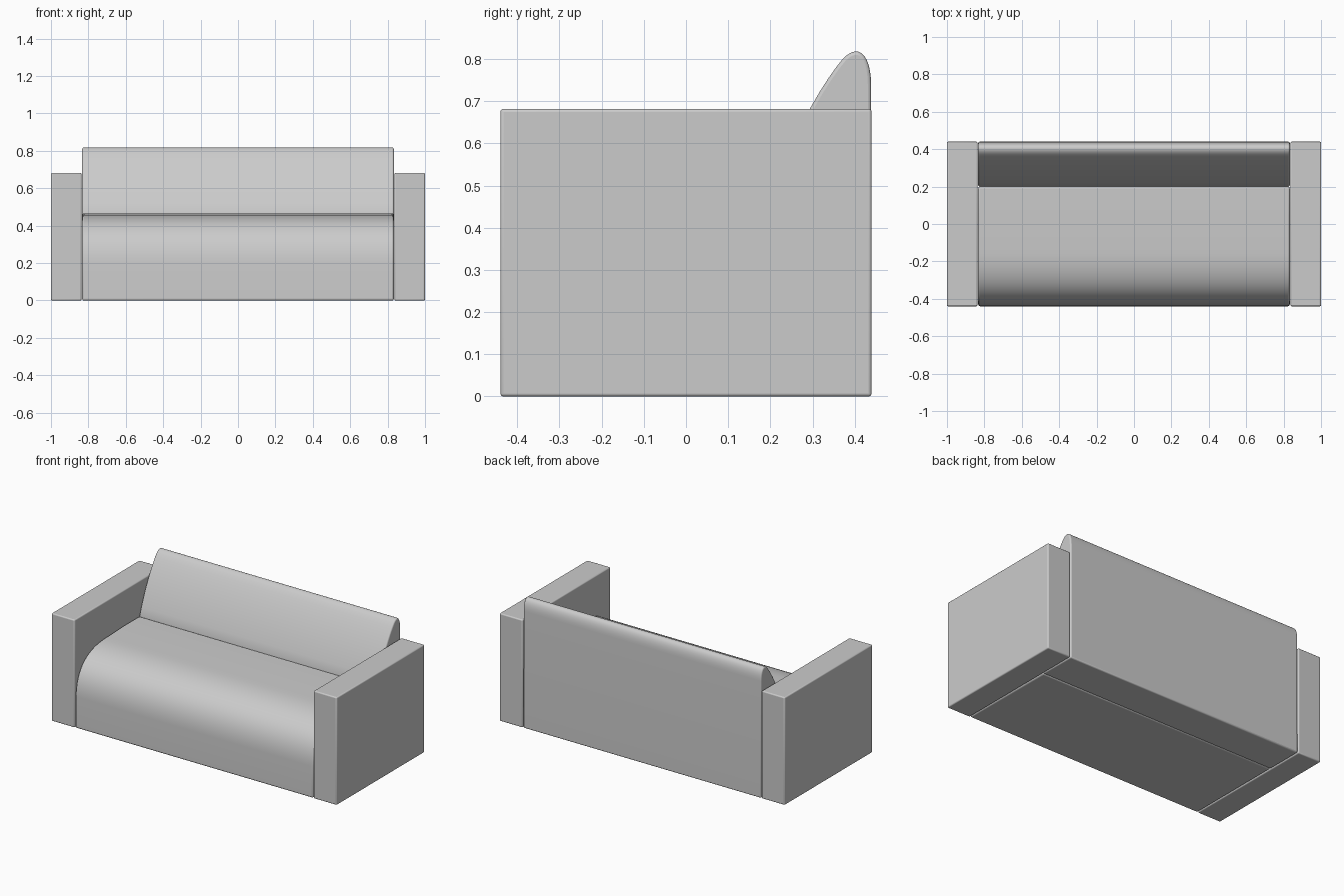
import bpy, bmesh
from mathutils import Vector
from mathutils.geometry import interpolate_bezier

if "Cube" in bpy.data.objects:
    bpy.data.objects.remove(bpy.data.objects["Cube"])


def bezier(p0, h0, h1, p1, n):
    """Sampled curve in the YZ plane."""
    pts = [Vector((a[0], a[1], 0)) for a in (p0, h0, h1, p1)]
    return [(p.x, p.y) for p in interpolate_bezier(*pts, n)]


def extrude_profile(name, profile, x0, x1, bevel):
    """Extrude a YZ profile along X, soften its hard edges."""
    bm = bmesh.new()
    face = bm.faces.new([bm.verts.new((x0, y, z)) for y, z in profile])
    ext = bmesh.ops.extrude_face_region(bm, geom=[face])
    moved = [g for g in ext["geom"] if isinstance(g, bmesh.types.BMVert)]
    bmesh.ops.translate(bm, verts=moved, vec=(x1 - x0, 0, 0))
    bmesh.ops.recalc_face_normals(bm, faces=bm.faces)
    mesh = bpy.data.meshes.new(name)
    bm.to_mesh(mesh)
    bm.free()
    obj = bpy.data.objects.new(name, mesh)
    bpy.context.collection.objects.link(obj)
    mod = obj.modifiers.new("soft_edges", 'BEVEL')
    mod.width = bevel
    mod.segments = 3
    mod.limit_method = 'ANGLE'
    mod.angle_limit = 0.7
    mod.use_clamp_overlap = False
    bpy.context.view_layer.objects.active = obj
    obj.select_set(True)
    bpy.ops.object.shade_smooth_by_angle(angle=0.6)
    obj.select_set(False)
    return obj


# Block arms, one on each side
arm_profile = [(-0.44, 0), (0.44, 0), (0.44, 0.682), (-0.44, 0.682)]
for side, x0, x1 in (("left", -1.0, -0.837), ("right", 0.837, 1.0)):
    extrude_profile(side + "_arm", arm_profile, x0, x1, 0.007)

# Seat with a large rolled front
roll = bezier((-0.438, 0.2), (-0.432, 0.36), (-0.34, 0.458), (-0.13, 0.459), 18)
seat_profile = [(0.2, 0), (-0.44, 0)] + roll + [(0.04, 0.465), (0.2, 0.465)]
extrude_profile("seat", seat_profile, -0.833, 0.833, 0.01)

# Leaning backrest with a rounded crest and upright rear
front = bezier((0.2, 0.465), (0.25, 0.62), (0.325, 0.745), (0.372, 0.801), 10)
crest = bezier((0.372, 0.801), (0.41, 0.84), (0.438, 0.81), (0.439, 0.74), 12)
back_profile = [(0.2, 0)] + front + crest[1:] + [(0.44, 0)]
extrude_profile("backrest", back_profile, -0.833, 0.833, 0.008)
